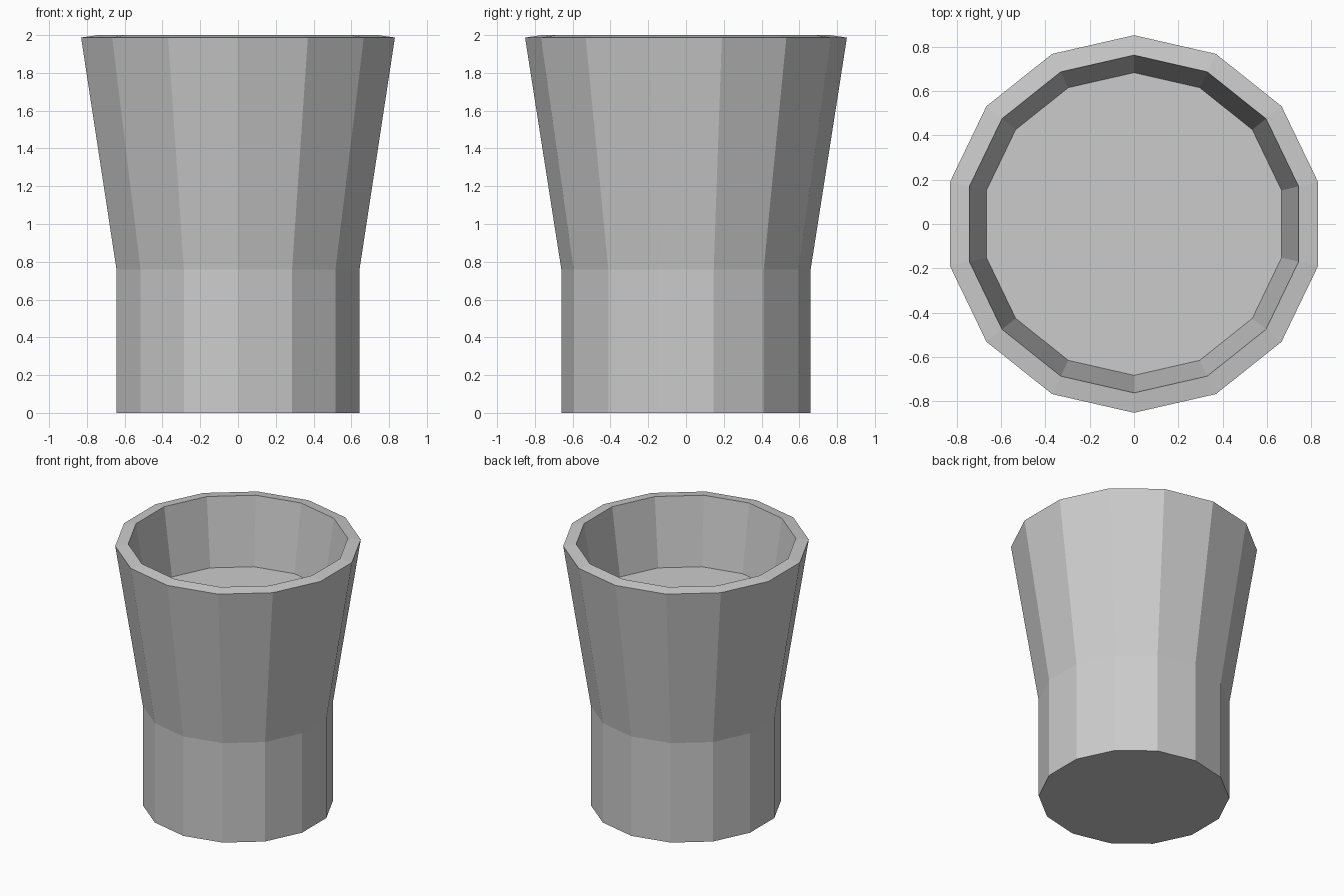
import bpy, bmesh, math

if "Cube" in bpy.data.objects:
    bpy.data.objects.remove(bpy.data.objects["Cube"])

SIDES = 14


def ring(bm, radius, z):
    """Ring of vertices with one corner pointing along +y."""
    return [bm.verts.new((radius * math.cos(math.pi / 2 + i * math.tau / SIDES),
                          radius * math.sin(math.pi / 2 + i * math.tau / SIDES), z))
            for i in range(SIDES)]


def lathe(name, profile, cap_start=True, cap_end=True):
    """Flat-faced turned part from (radius, z) pairs."""
    bm = bmesh.new()
    rings = [ring(bm, r, z) for r, z in profile]
    for a, b in zip(rings, rings[1:]):
        for i in range(SIDES):
            j = (i + 1) % SIDES
            bm.faces.new((a[i], a[j], b[j], b[i]))
    if cap_start:
        bm.faces.new(rings[0][::-1])
    if cap_end:
        bm.faces.new(rings[-1])
    mesh = bpy.data.meshes.new(name)
    bm.to_mesh(mesh)
    bm.free()
    obj = bpy.data.objects.new(name, mesh)
    bpy.context.collection.objects.link(obj)
    return obj


# Cup shell: straight foot, flared wall, slightly tilted rim, hollow inside
lathe("cup", [(0.66, 0), (0.66, 0.76), (0.852, 1.987),
              (0.762, 2.0), (0.57, 0.76), (0.57, 0.09)])

# Liquid surface resting against the inner wall
lathe("liquid_surface", [(0.684, 1.49)], cap_start=False)
